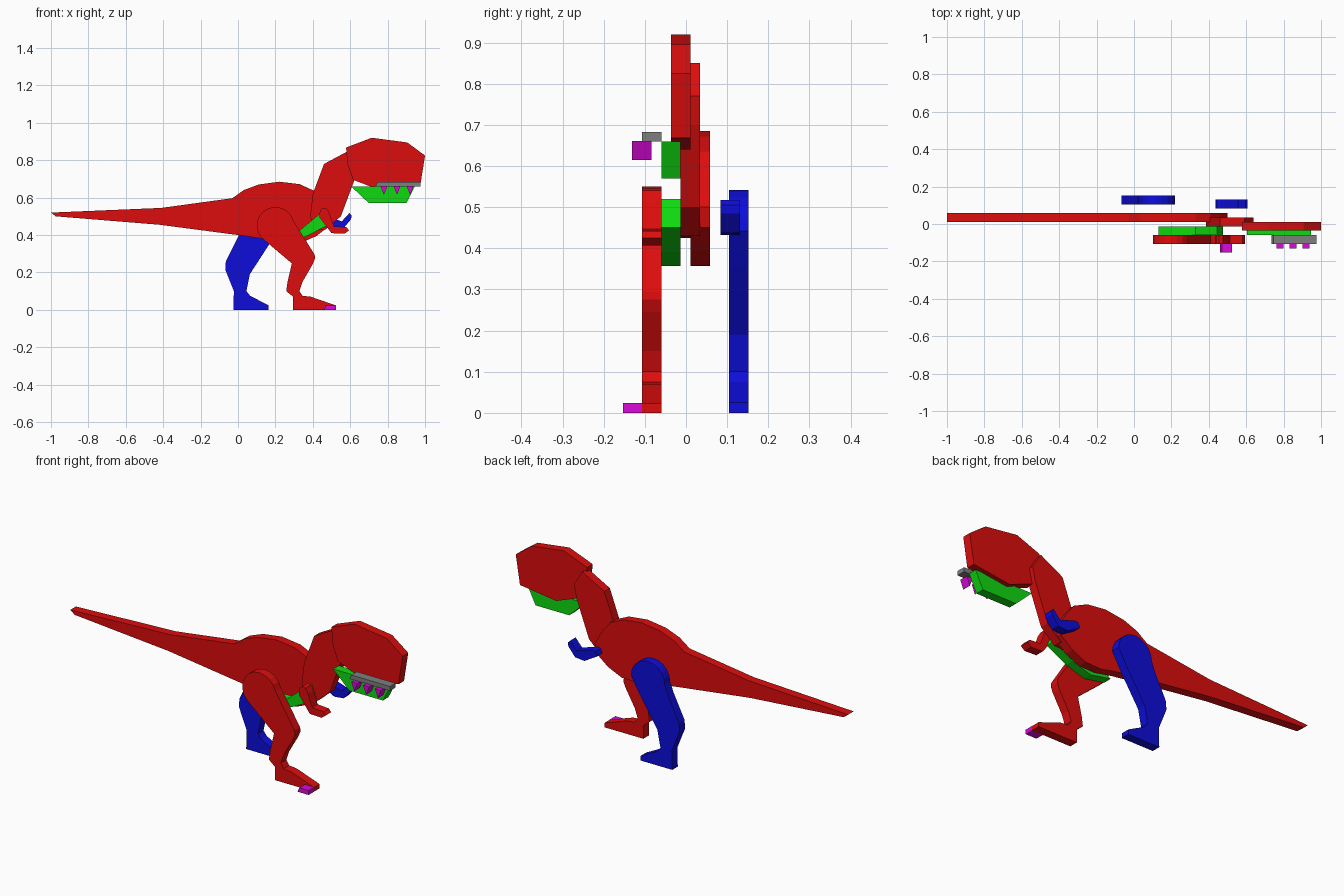
import bpy, bmesh, math


def material(name, rgb):
    m = bpy.data.materials.new(name)
    m.diffuse_color = (*rgb, 1)
    return m


RED = material("red", (0.72, 0.004, 0.004))
BLUE = material("blue", (0.004, 0.004, 0.70))
GREEN = material("green", (0.005, 0.70, 0.005))
GRAY = material("gray", (0.21, 0.21, 0.21))
MAGENTA = material("magenta", (0.70, 0.003, 0.70))
THICK = 0.047


def plate(name, y0, points, mat):
    """Flat plate: an x-z outline extruded along y from y0."""
    bm = bmesh.new()
    face = bm.faces.new([bm.verts.new((x, y0, z)) for x, z in points])
    side = bmesh.ops.extrude_face_region(bm, geom=[face])
    moved = [g for g in side["geom"] if isinstance(g, bmesh.types.BMVert)]
    bmesh.ops.translate(bm, verts=moved, vec=(0, THICK, 0))
    bmesh.ops.recalc_face_normals(bm, faces=bm.faces)
    mesh = bpy.data.meshes.new(name)
    bm.to_mesh(mesh)
    bm.free()
    mesh.materials.append(mat)
    obj = bpy.data.objects.new(name, mesh)
    bpy.context.collection.objects.link(obj)
    return obj


def arc(cx, cz, r, start, end, n=10):
    """Rounded hip outline between two angles in degrees."""
    angles = [math.radians(start + (end - start) * i / n) for i in range(n + 1)]
    return [(cx + r * math.cos(a), cz + r * math.sin(a)) for a in angles]


# Body and tail
plate("body_and_tail", 0.011, [
    (-1.0, 0.52), (-0.41, 0.545), (-0.03, 0.597), (0.03, 0.64), (0.11, 0.67),
    (0.22, 0.685), (0.33, 0.672), (0.41, 0.635), (0.46, 0.57), (0.50, 0.50),
    (0.49, 0.45), (0.42, 0.395), (0.34, 0.36), (0.25, 0.357), (0.15, 0.378),
    (0.0, 0.40), (-0.42, 0.455), (-0.975, 0.50)], RED)

# Neck and head
plate("neck", -0.013, [
    (0.59, 0.85), (0.46, 0.78), (0.40, 0.62), (0.386, 0.50), (0.41, 0.425),
    (0.47, 0.43), (0.55, 0.50), (0.625, 0.70), (0.64, 0.77)], RED)
plate("head", -0.036, [
    (0.578, 0.868), (0.715, 0.92), (0.905, 0.895), (1.0, 0.825),
    (0.975, 0.668), (0.76, 0.64), (0.615, 0.695), (0.585, 0.78)], RED)

# Lower jaw and belly
plate("jaw", -0.06, [(0.605, 0.66), (0.945, 0.66), (0.90, 0.57), (0.70, 0.57)], GREEN)
plate("belly", -0.06, [
    (0.445, 0.52), (0.475, 0.45), (0.36, 0.39), (0.25, 0.357),
    (0.13, 0.38), (0.20, 0.42), (0.33, 0.425)], GREEN)

# Legs
plate("right_leg", -0.107, arc(0.2, 0.45, 0.1, 15, 205) + [
    (0.13, 0.382), (0.288, 0.248), (0.265, 0.15), (0.258, 0.10), (0.295, 0.07),
    (0.295, 0), (0.525, 0), (0.525, 0.023), (0.39, 0.07), (0.345, 0.075),
    (0.328, 0.10), (0.345, 0.15), (0.40, 0.245), (0.412, 0.275), (0.41, 0.295)], RED)
plate("left_leg", 0.105, arc(0.12, 0.442, 0.1, 0, 180) + [
    (0.0, 0.39), (-0.065, 0.26), (-0.068, 0.215), (-0.022, 0.10),
    (-0.025, 0), (0.162, 0), (0.162, 0.025), (0.065, 0.075), (0.045, 0.10),
    (0.063, 0.19), (0.17, 0.355)], BLUE)

# Arms
plate("right_arm", -0.107, [
    (0.438, 0.53), (0.455, 0.545), (0.475, 0.54), (0.49, 0.515), (0.513, 0.447),
    (0.58, 0.442), (0.593, 0.425), (0.57, 0.407), (0.50, 0.41), (0.435, 0.495)], RED)
plate("left_arm", 0.084, [
    (0.435, 0.475), (0.445, 0.50), (0.465, 0.503), (0.555, 0.473), (0.595, 0.517),
    (0.607, 0.505), (0.605, 0.485), (0.565, 0.437), (0.51, 0.432)], BLUE)

# Gum strip and teeth
plate("gum", -0.107, [(0.735, 0.66), (0.745, 0.683), (0.975, 0.683), (0.975, 0.66)], GRAY)
for i, x in enumerate((0.78, 0.85, 0.92)):
    plate(f"tooth_{i + 1}", -0.131, [(x - 0.018, 0.661), (x + 0.018, 0.661), (x, 0.615)], MAGENTA)

# Toe claw
plate("toe_claw", -0.153, [(0.46, 0), (0.47, 0.024), (0.525, 0.024), (0.525, 0)], MAGENTA)
